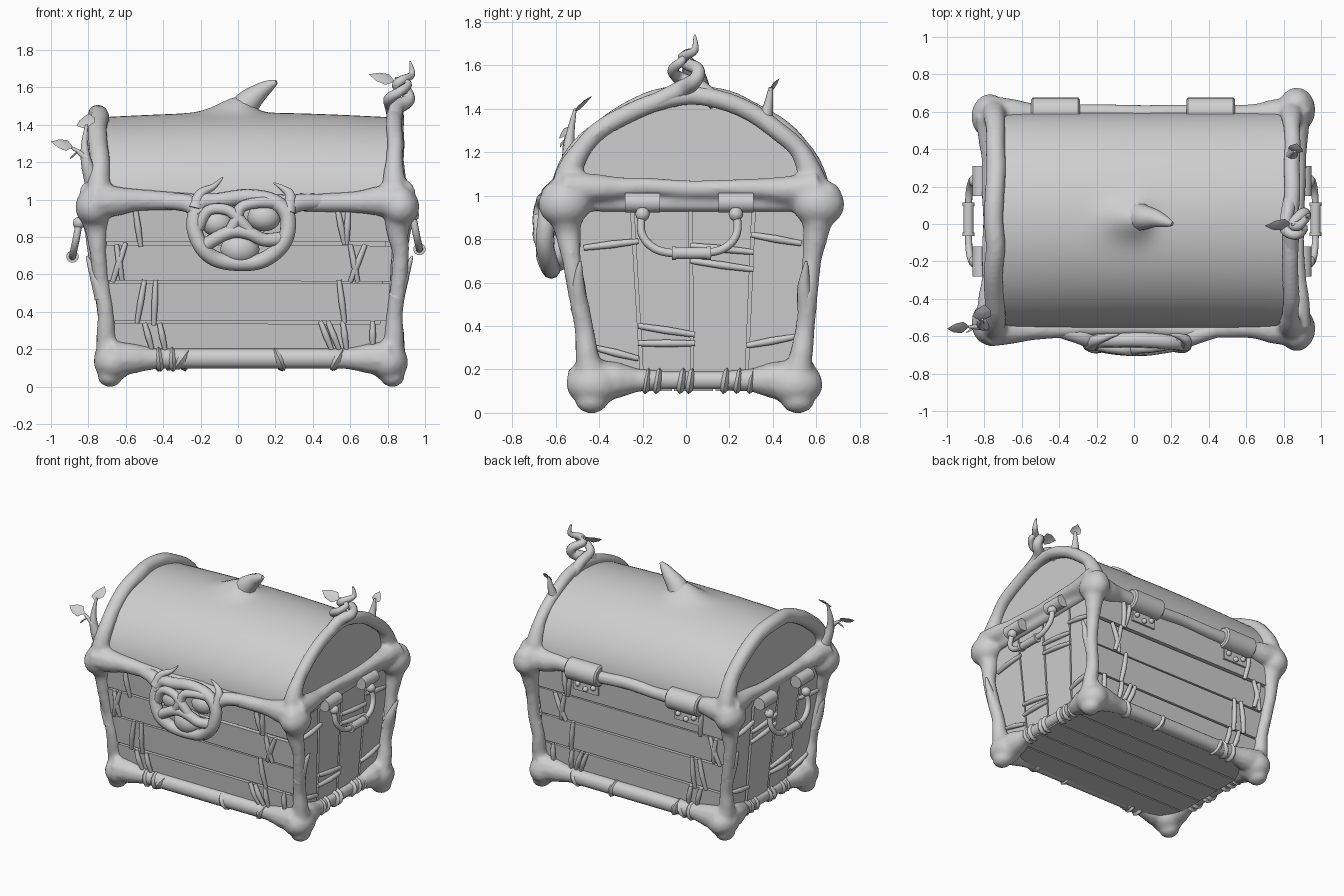
import bpy, bmesh, math, random
from mathutils import Vector, Matrix

if "Cube" in bpy.data.objects:
    bpy.data.objects.remove(bpy.data.objects["Cube"])

random.seed(4)
grey = bpy.data.materials.new("plain_grey")
grey.diffuse_color = (0.62, 0.62, 0.62, 1)
grey.use_nodes = True
grey.node_tree.nodes["Principled BSDF"].inputs["Base Color"].default_value = grey.diffuse_color


def finish(bm, name, angle=40, voxel=0):
    bmesh.ops.recalc_face_normals(bm, faces=bm.faces)
    me = bpy.data.meshes.new(name)
    bm.to_mesh(me)
    bm.free()
    me.materials.append(grey)
    for p in me.polygons:
        p.use_smooth = True
    me.set_sharp_from_angle(angle=math.radians(angle))
    ob = bpy.data.objects.new(name, me)
    bpy.context.collection.objects.link(ob)
    if voxel:
        m = ob.modifiers.new("blend", 'REMESH')
        m.mode, m.voxel_size, m.use_smooth_shade = 'VOXEL', voxel, True
        s = ob.modifiers.new("soften", 'SMOOTH')
        s.factor, s.iterations = 0.5, 3


def tube(bm, pts, rad, closed=False, seg=10, steps=5, wob=0):
    """Round tube along a smooth path, with a radius for each point."""
    pts = [Vector(p) for p in pts]
    n = len(pts)
    rad = [rad] * n if not isinstance(rad, (list, tuple)) else rad
    pts = [p + Vector([random.uniform(-wob, wob) for _ in range(3)]) if 0 < i < n - 1 else p
           for i, p in enumerate(pts)]
    get = (lambda i: i % n) if closed else (lambda i: min(max(i, 0), n - 1))
    path, rs = [], []
    for i in range(n if closed else n - 1):
        a, b, c, d = (pts[get(i + k)] for k in (-1, 0, 1, 2))
        for s in range(steps):
            t = s / steps
            path.append(0.5 * (2 * b + (c - a) * t + (2 * a - 5 * b + 4 * c - d) * t * t
                               + (3 * b - a - 3 * c + d) * t ** 3))
            rs.append(rad[get(i)] * (1 - t) + rad[get(i + 1)] * t)
    if not closed:
        path.append(pts[-1])
        rs.append(rad[-1])
    m, rings, nor = len(path), [], None
    for i, p in enumerate(path):
        q0 = path[i - 1] if closed or i else p
        q1 = path[(i + 1) % m] if closed or i < m - 1 else p
        t = (q1 - q0).normalized()
        nor = (t.orthogonal() if nor is None else nor - t * nor.dot(t)).normalized()
        bi = t.cross(nor)
        rings.append([bm.verts.new(p + rs[i] * (nor * math.cos(a) + bi * math.sin(a)))
                      for a in (2 * math.pi * k / seg for k in range(seg))])
    for i in range(m if closed else m - 1):
        r0, r1 = rings[i], rings[(i + 1) % m]
        for k in range(seg):
            bm.faces.new((r0[k], r0[(k + 1) % seg], r1[(k + 1) % seg], r1[k]))
    if not closed:
        bm.faces.new(rings[0][::-1])
        bm.faces.new(rings[-1])


def ball(bm, c, r, sub=3):
    r = r if isinstance(r, (tuple, list)) else (r, r, r)
    bmesh.ops.create_icosphere(bm, subdivisions=sub, radius=1,
                               matrix=Matrix.Translation(c) @ Matrix.Diagonal((*r, 1)))


def hexa(bm, lo, hi):
    """Block between two matching quads."""
    a, b = [bm.verts.new(p) for p in lo], [bm.verts.new(p) for p in hi]
    bm.faces.new(a)
    bm.faces.new(b)
    for i in range(4):
        j = (i + 1) % 4
        bm.faces.new((a[i], a[j], b[j], b[i]))


def box(bm, c, s):
    x, y, z = (v / 2 for v in s)
    quad = lambda h: [(c[0] + i * x, c[1] + j * y, c[2] + h) for i, j in ((-1, -1), (1, -1), (1, 1), (-1, 1))]
    hexa(bm, quad(-z), quad(z))


# Flaring body walls: L, R, F, B positions at a given height
WALL = {'L': lambda z: -0.665 - 0.11 * z, 'R': lambda z: 0.78 + 0.06 * z,
        'F': lambda z: -0.435 - 0.11 * z, 'B': lambda z: 0.495 + 0.09 * z}


def on(face, u, z, off=0.0):
    w = WALL[face](z) + (off if face in 'RB' else -off)
    return (w, u, z) if face in 'LR' else (u, w, z)


# Inner body
bm = bmesh.new()
ring = lambda z: [(WALL[a](z) + (.025 if a == 'L' else -.025), WALL[b](z) + (.025 if b == 'F' else -.025), z)
                  for a, b in ('LF', 'RF', 'RB', 'LB')]
hexa(bm, ring(0.12), ring(1.02))
finish(bm, "body_core")

# Planks: level boards front and back, upright boards on the ends, boards below
bm = bmesh.new()
G = 0.007
for f in 'FB':
    for z0, z1 in ((0.12, 0.345), (0.345, 0.56), (0.56, 0.765), (0.765, 0.99)):
        tilt = random.uniform(-.006, .006)
        quad = lambda o: [on(f, WALL[s](z), z, o) for s, z in
                          (('L', z0 + G), ('R', z0 + G + tilt), ('R', z1 - G + tilt), ('L', z1 - G))]
        hexa(bm, quad(-0.04), quad(random.uniform(0.0, 0.012)))
for f in 'LR':
    cuts = (0, 0.26, 0.5, 0.76, 1)
    for a, b in zip(cuts, cuts[1:]):
        yy = lambda t, z: WALL['F'](z) * (1 - t) + WALL['B'](z) * t
        quad = lambda o: [on(f, yy(t, z), z, o) for t, z in
                          ((a + G, 0.12), (b - G, 0.12), (b - G, 0.99), (a + G, 0.99))]
        hexa(bm, quad(-0.04), quad(random.uniform(0.0, 0.012)))
for i in range(5):
    box(bm, (0.08, -0.345 + i * 0.19, 0.115), (1.45, 0.18, 0.03))
finish(bm, "body_planks")

# Rope lashings over the planks
FRONT = [(-.55, .96, -.52, .75), (-.6, .77, -.67, .56), (-.65, .76, -.62, .57), (-.5, .57, -.54, .34),
         (-.44, .57, -.45, .33), (-.5, .34, -.46, .2), (-.42, .34, -.39, .2), (.53, .96, .57, .76),
         (.59, .96, .58, .76), (.6, .76, .64, .56), (.68, .76, .6, .56), (.54, .57, .57, .34),
         (.44, .35, .5, .2), (.48, .35, .54, .2), (.56, .35, .58, .2), (.72, .35, .72, .2)]
SIDE = [(-.47, .76, -.22, .79), (.02, .77, .31, .74), (.02, .7, .31, .66), (.3, .82, .53, .78),
        (-.22, .4, .04, .36), (-.22, .32, .04, .32), (-.42, .3, -.22, .25), (.28, .31, .5, .35)]
bm = bmesh.new()
for faces, ropes in (('FB', FRONT), ('LR', SIDE)):
    for f in faces:
        for u0, z0, u1, z1 in ropes:
            tube(bm, [on(f, u0, z0, .012), on(f, (u0 + u1) / 2, (z0 + z1) / 2, .02), on(f, u1, z1, .012)],
                 [.013, .018, .013], seg=12, steps=4)
finish(bm, "rope_lashings")

# Domed lid with a raised ridge under the thorn
bm = bmesh.new()
NX, NA = 56, 56
rows = []
for i in range(NX + 1):
    x = -0.74 + 1.56 * i / NX
    row = []
    for k in range(NA + 1):
        a = math.pi * k / NA
        y, z = 0.02 - 0.575 * math.cos(a), 1.0 + 0.44 * math.sin(a) ** 1.08
        z += 0.025 * math.sin(a) * math.sin(math.pi * i / NX)
        wide = .15 if x < 0 else .08
        z += 0.085 * math.exp(-((x - .01) / wide) ** 2 - ((y - .03) / .1) ** 2)
        row.append(bm.verts.new((x, y, z)))
    rows.append(row)
for r0, r1 in zip(rows, rows[1:]):
    for k in range(NA):
        bm.faces.new((r0[k], r0[k + 1], r1[k + 1], r1[k]))
    bm.faces.new((r0[0], r1[0], r1[-1], r0[-1]))
bm.faces.new(rows[0])
bm.faces.new(rows[-1])
finish(bm, "lid")

bm = bmesh.new()
tube(bm, [(.0, .04, 1.44), (.05, .035, 1.515), (.11, .03, 1.57), (.16, .015, 1.605), (.205, 0, 1.63)],
     [.09, .07, .05, .034, .012])
finish(bm, "lid_thorn")

# Gnarled wooden frame: corner knobs, posts, beams and lid arches
bm, spur = bmesh.new(), bmesh.new()
XB, YB = (-.665, .805), (-.425, .505)
XT, YT = (-.77, .87), ((-.53, .575), (-.56, .61))
for i in (0, 1):
    sx = 2 * i - 1
    for j in (0, 1):
        sy = 2 * j - 1
        b, t = Vector((XB[i], YB[j], .13)), Vector((XT[i], YT[i][j], .96))
        ball(bm, b, (.105, .125, .1))
        ball(bm, b + Vector((.02 * sx, .01 * sy, -.075)), (.065, .075, .057))
        ball(bm, t, (.1, .12, .105))
        ball(bm, t + Vector((0, .025 * sy, .03)), (.08, .085, .08))
        o = Vector((.015 * sx, .005 * sy, 0))
        tube(bm, [b, b.lerp(t, .15) + o, b.lerp(t, .3) + o, b.lerp(t, .5) + o, b.lerp(t, .7) + o, b.lerp(t, .85), t],
             [.1, .056, .045, .044, .045, .062, .1], wob=.007)
        s = b.lerp(t, .42) + o
        tube(spur, [s, s + Vector((.035 * sx, -.01, .1)), s + Vector((.085 * sx, 0, .22))], [.045, .032, .005])
    # beams running front to back, and the arch over the end of the lid
    ys = (0, .12, .22, .35, .5, .65, .78, .88, 1)
    line = lambda y0, y1, x, z: [(x, y0 + (y1 - y0) * t, z) for t in ys]
    tube(bm, line(*YB, XB[i] - .01, .15), [.1, .085, .055] + [.045] * 3 + [.055, .085, .1])
    tube(bm, line(*YT[i], XT[i], 1.035), [.08, .065, .05] + [.042] * 3 + [.05, .065, .08], wob=.008)
    tube(bm, line(*YT[i], XT[i] - .03 * sx, .965), .04)
    ax, r = ((-.745, .054), (.84, .045))[i]
    tube(bm, [(ax, .02 - .575 * math.cos(a), 1.0 + .425 * math.sin(a) + .03 * max(0, math.sin(a)) ** 8)
              for a in (math.pi * k / 12 for k in range(13))],
         [.08, .06] + [r] * 9 + [.06, .08], wob=.008)
for j in (0, 1):
    # beams running left to right
    xs = (0, .08, .16, .35, .5, .65, .84, .92, 1)
    line = lambda x0, x1, y, z: [(x0 + (x1 - x0) * t, y, z) for t in xs]
    tube(bm, line(*XB, (-.455, .525)[j], .15), [.1, .08] + [.056] * 5 + [.08, .1])
    tube(bm, line(*XT, (-.56, .59)[j], .99), [.1, .08, .058] + [.045] * 3 + [.058, .08, .1], wob=.008)
finish(bm, "wooden_frame", voxel=0.015)
finish(spur, "post_spurs")

# Wrapped bands on the bottom beams
bm = bmesh.new()
for y in (-.455, .525):
    for x in (-.42, -.35, -.3, .22, .53):
        d = random.uniform(-.012, .012)
        tube(bm, [(x - .018, y, .15 + d), (x, y, .147), (x + .018, y, .145 - d)], [.052, .069, .052], steps=2)
for x in (-.675, .795):
    for y in (-.18, -.13, -.02, .02, .18, .24, .3):
        tube(bm, [(x, y - .016, .15), (x, y, .147), (x, y + .016, .145)], [.044, .062, .044], steps=2)
finish(bm, "beam_bands")

# Knotted root mask on the front, holding three stones
bm = bmesh.new()
front = lambda pts, y=-.64: [(x, y - dy, z) for x, z, dy in pts]
tube(bm, front([(-.2, .98, -.02), (-.235, .86, .0), (-.19, .74, .01), (-.1, .675, -.01), (.05, .66, -.02),
                (.16, .69, -.01), (.25, .78, .01), (.265, .91, .0), (.19, .99, -.01), (.05, 1.015, -.02),
                (-.1, .995, -.02)]), .042, closed=True)
tube(bm, front([(-.21, .73, 0), (-.13, .785, .02), (-.03, .83, .03), (.06, .82, .03), (.14, .785, .02), (.24, .79, 0)]),
     [.04, .036, .036, .036, .036, .04])
tube(bm, front([(-.22, .84, 0), (-.16, .94, .015), (-.06, .945, .03), (.01, .89, .035), (.07, .82, .03)]),
     [.035, .03, .03, .032, .03])
tube(bm, front([(.23, .98, -.01), (.12, .985, .015), (.02, .96, .025), (-.01, .89, .035), (-.05, .82, .03)]),
     [.035, .03, .03, .032, .03])
# horns and roots joining the beam
tube(bm, front([(-.23, .95, 0), (-.2, 1.03, -.02), (-.13, 1.07, -.04), (-.08, 1.12, -.05)]), [.04, .028, .016, .003])
tube(bm, front([(.27, .93, 0), (.28, 1.02, -.02), (.24, 1.06, -.04), (.19, 1.09, -.05)]), [.04, .028, .016, .003])
tube(bm, front([(-.2, .92, -.01), (-.27, .98, -.04), (-.42, .99, -.08)]), [.045, .05, .04])
tube(bm, front([(.24, .92, -.01), (.31, .98, -.04), (.46, .99, -.08)]), [.045, .05, .04])
finish(bm, "root_mask", angle=60)
bm = bmesh.new()
for c, r in (((-.11, -.6, .875), (.085, .075, .075)), ((.14, -.6, .905), (.09, .075, .075)),
             ((.01, -.6, .735), (.105, .08, .085))):
    ball(bm, c, r)
finish(bm, "mask_stones")

# Swinging handles on both ends
bm = bmesh.new()
for s, x0, dz in ((1, .92, 0), (-1, -.835, -.04)):
    for y in (-.2, .23):
        tube(bm, [(x0 - .015 * s, y - .08, .968), (x0 - .015 * s, y + .08, .968)], .046, steps=1, seg=12)
        ball(bm, (x0 + .015 * s, y, .915 + dz), .034, 2)
    tube(bm, [(x0 + dx * s, y, z + dz) for y, z, dx in
              ((-.2, .94, .01), (-.205, .83, .03), (-.15, .76, .045), (-.06, .735, .05), (.08, .735, .05),
               (.18, .76, .045), (.235, .83, .03), (.23, .94, .01))], .019)
    for a, b, r in ((-.05, .1, .028), (-.065, -.045, .033), (.095, .115, .033)):
        tube(bm, [(x0 + .05 * s, a, .735 + dz), (x0 + .05 * s, b, .735 + dz)], r, steps=1, seg=12)
finish(bm, "handles")

# Hinges on the back: sleeve, plate and rivets
bm = bmesh.new()
for x in (-.42, .41):
    tube(bm, [(x - .13, .6, .99), (x - .12, .6, .99), (x + .12, .6, .99), (x + .13, .6, .99)],
         [.066, .078, .078, .066], seg=14, steps=1)
    box(bm, (x, .578, .9), (.2, .035, .13))
    for dx, z in ((-.065, .885), (0, .86), (.065, .885)):
        ball(bm, (x + dx, .6, z), .02, 2)
finish(bm, "hinges")

# Twisted vine on the right arch, and leafy twigs
bm = bmesh.new()
tube(bm, [(.84, -.14, 1.43), (.85, -.02, 1.49), (.91, .04, 1.53), (.9, .055, 1.58), (.85, .0, 1.61), (.88, -.01, 1.64),
          (.93, .04, 1.67), (.92, .04, 1.74)], [.04, .042, .035, .03, .028, .025, .018, .004])
tube(bm, [(.84, .14, 1.43), (.82, .06, 1.5), (.81, -.03, 1.54), (.87, -.06, 1.58), (.91, -.02, 1.62),
          (.84, .0, 1.65)], [.04, .036, .03, .025, .02, .006])
tube(bm, [(.84, .36, 1.34), (.85, .38, 1.42), (.86, .39, 1.5)], [.04, .022, .008])
tube(bm, [(-.77, -.52, 1.08), (-.81, -.54, 1.2), (-.82, -.53, 1.3), (-.81, -.51, 1.4)], [.05, .03, .018, .006])
tube(bm, [(-.81, -.55, 1.22), (-.86, -.55, 1.26), (-.89, -.55, 1.28)], [.02, .012, .005])
finish(bm, "vine_twigs")


def leaf(bm, base, tip, side):
    """Thin folded leaf from base to tip."""
    b, t, s = Vector(base), Vector(tip), Vector(side)
    up = (t - b).cross(s).normalized() * .012
    mid = [bm.verts.new(b.lerp(t, f) - up * math.sin(math.pi * f)) for f in (0, .3, .65, 1)]
    for k in (-1, 1):
        e = [bm.verts.new(b.lerp(t, f) + s * k * w) for f, w in ((.3, 1), (.65, .8))]
        bm.faces.new((mid[0], mid[1], e[0]))
        bm.faces.new((mid[1], mid[2], e[1], e[0]))
        bm.faces.new((mid[2], mid[3], e[1]))


bm = bmesh.new()
leaf(bm, (.84, 0, 1.63), (.7, -.01, 1.67), (.01, .03, .028))
leaf(bm, (.86, .38, 1.47), (.87, .43, 1.54), (.04, -.01, 0))
leaf(bm, (-.88, -.55, 1.28), (-1.0, -.56, 1.31), (.005, .03, .028))
leaf(bm, (-.85, -.55, 1.26), (-.9, -.58, 1.22), (.015, .015, .02))
leaf(bm, (-.82, -.52, 1.38), (-.8, -.43, 1.46), (.05, .0, .01))
finish(bm, "leaves")
